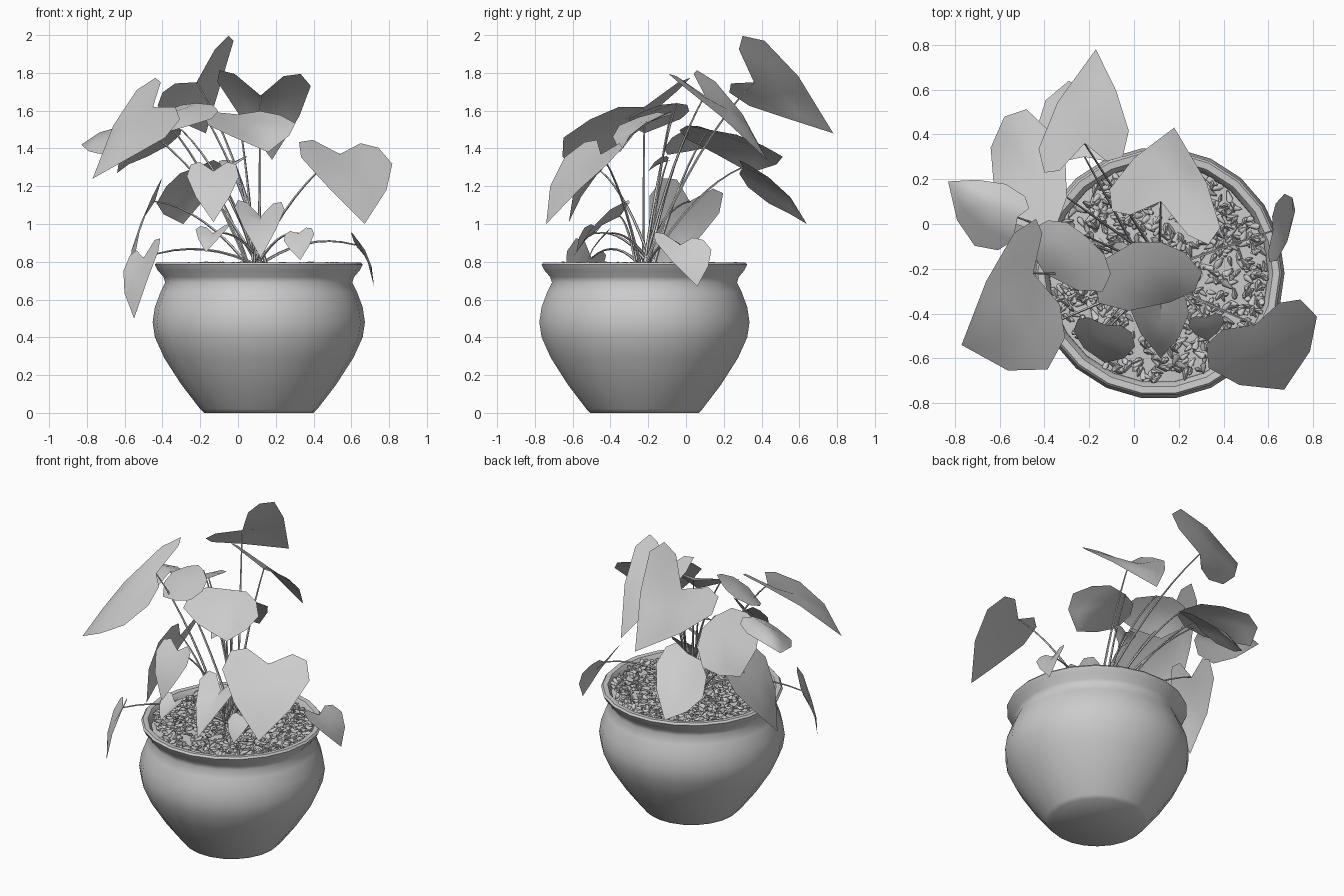
import bpy, bmesh, math, random
from mathutils import Vector, Matrix

cube = bpy.data.objects.get("Cube")
if cube:
    bpy.data.objects.remove(cube)
random.seed(4)

grey = bpy.data.materials.new("plain_grey")
grey.use_nodes = True
colour = (0.6, 0.6, 0.6, 1)
grey.diffuse_color = colour
grey.node_tree.nodes["Principled BSDF"].inputs["Base Color"].default_value = colour

CENTRE = Vector((0.11, -0.22, 0))


def finish(name, bm, smooth=True, angle=50):
    """Turn a bmesh into a named grey object."""
    mesh = bpy.data.meshes.new(name)
    bm.to_mesh(mesh)
    bm.free()
    obj = bpy.data.objects.new(name, mesh)
    bpy.context.collection.objects.link(obj)
    mesh.materials.append(grey)
    if smooth:
        bpy.ops.object.select_all(action='DESELECT')
        obj.select_set(True)
        bpy.context.view_layer.objects.active = obj
        bpy.ops.object.shade_smooth_by_angle(angle=math.radians(angle))
    return obj


def lathe(name, profile, sides):
    """Revolve (radius, height) pairs around the pot axis."""
    bm = bmesh.new()
    verts = [bm.verts.new(CENTRE + Vector((r, 0, z))) for r, z in profile]
    edges = [bm.edges.new(pair) for pair in zip(verts, verts[1:])]
    bmesh.ops.spin(bm, geom=verts + edges, cent=CENTRE, axis=(0, 0, 1),
                   angle=math.tau, steps=sides, use_merge=True)
    bmesh.ops.remove_doubles(bm, verts=bm.verts, dist=0.0005)
    bmesh.ops.recalc_face_normals(bm, faces=bm.faces)
    return finish(name, bm)


def stem(name, end):
    """Thin stalk arching from the soil to a leaf."""
    root = CENTRE + Vector((random.uniform(-.05, .05), random.uniform(-.05, .05), .76))
    bend = root.lerp(end, 0.5) + Vector((0, 0, 0.08 + 0.1 * (end - root).length))
    bm = bmesh.new()
    steps, sides = 8, 5
    rings = []
    for i in range(steps + 1):
        t = i / steps
        p = root * (1 - t) ** 2 + bend * 2 * t * (1 - t) + end * t * t
        tangent = (bend - root).lerp(end - bend, t)
        turn = tangent.to_track_quat('Z', 'Y')
        radius = 0.009 - 0.005 * t
        rings.append([bm.verts.new(p + turn @ Vector((radius * math.cos(a), radius * math.sin(a), 0)))
                      for a in (math.tau * k / sides for k in range(sides))])
    for low, high in zip(rings, rings[1:]):
        for k in range(sides):
            n = (k + 1) % sides
            bm.faces.new((low[k], low[n], high[n], high[k]))
    finish(name, bm)


# Rows of (along midrib, across lobe) for one half of a heart
HALF = [[(0, 0), (-.09, .6), (.02, 1)],
        [(.3, 0), (.28, .6), (.3, 1.15)],
        [(.65, 0), (.65, .4), (.65, .75)]]


def leaf(name, base, tip, lobe_a, lobe_b):
    """Folded heart leaf spanned by its notch, tip and two lobes."""
    base, tip, lobe_a, lobe_b = map(Vector, (base, tip, lobe_a, lobe_b))
    rib = tip - base
    up = rib.cross(lobe_a - lobe_b).normalized()
    if up.z < 0:
        up.negate()
    bm = bmesh.new()
    for lobe in (lobe_a, lobe_b):
        side = lobe - base
        rows = []
        for row in HALF:
            rows.append([])
            for u, v in row:
                lift = 0.1 * rib.length * math.sin(math.pi * max(u, 0)) * (1 - 0.4 * v)
                rows[-1].append(bm.verts.new(base + rib * u + side * v + up * lift))
        for a, b in zip(rows, rows[1:]):
            for k in range(2):
                bm.faces.new((a[k], a[k + 1], b[k + 1], b[k]))
        end = bm.verts.new(tip)
        for k in range(2):
            bm.faces.new((rows[-1][k], rows[-1][k + 1], end))
    bmesh.ops.remove_doubles(bm, verts=bm.verts, dist=0.0005)
    bmesh.ops.recalc_face_normals(bm, faces=bm.faces)
    if sum((f.normal.dot(up) for f in bm.faces)) < 0:
        bmesh.ops.reverse_faces(bm, faces=bm.faces)
    finish(name, bm)
    stem(name.replace("leaf", "stem"), base)


# Pot with flared rim
lathe("pot", [(0, 0), (.29, 0), (.31, .02), (.41, .15), (.5, .29), (.55, .4), (.562, .48),
              (.55, .56), (.52, .64), (.495, .69), (.505, .72), (.535, .755),
              (.55, .785), (.54, .797), (.51, .795), (.49, .765), (.485, .72)], 22)
# Soil
lathe("soil", [(0, .765), (.25, .765), (.49, .75)], 22)

# Bark chips covering the soil
chips = bmesh.new()
for i in range(750):
    reach = 0.475 * math.sqrt(random.random())
    angle = random.uniform(0, math.tau)
    spot = CENTRE + Vector((reach * math.cos(angle), reach * math.sin(angle), random.uniform(.765, .785)))
    turn = Matrix.Rotation(random.uniform(0, math.tau), 4, 'Z') @ Matrix.Rotation(random.uniform(-.5, .5), 4, 'Y')
    size = random.uniform(.7, 1.2)
    shape = Matrix.Diagonal((.033 * size, .016 * size, .014 * size, 1))
    made = bmesh.ops.create_icosphere(chips, subdivisions=1, radius=1,
                                      matrix=Matrix.Translation(spot) @ turn @ shape)
    # Pinch one end to a point
    axis = turn.to_3x3() @ Vector((1, 0, 0))
    for v in made["verts"]:
        along = (v.co - spot).dot(axis)
        if along > 0:
            v.co = v.co.lerp(spot + axis * along, 0.5)
finish("bark_chips", chips, angle=40)

# Tall leaves
leaf("back_top_leaf", (-.22, .36, 1.75), (-.17, .78, 1.48), (-.4, .22, 1.7), (-.05, .29, 2))
leaf("back_right_leaf", (.12, .1, 1.68), (.18, .43, 1.34), (-.1, .05, 1.82), (.33, -.1, 1.8))
leaf("left_top_leaf", (-.45, -.22, 1.62), (-.77, -.54, 1.24), (-.43, .03, 1.78), (-.3, -.5, 1.56))
leaf("back_left_leaf", (-.3, .12, 1.5), (-.64, .34, 1.27), (-.36, .4, 1.42), (-.42, -.04, 1.5))
leaf("far_left_leaf", (-.52, .03, 1.52), (-.83, .19, 1.42), (-.48, .12, 1.5), (-.6, -.12, 1.4))
leaf("middle_leaf", (0, -.08, 1.58), (.16, -.35, 1.38), (-.18, -.24, 1.57), (.22, -.12, 1.58))
leaf("upper_left_leaf", (-.22, -.05, 1.64), (-.4, -.22, 1.48), (-.38, .02, 1.6), (-.1, -.22, 1.6))

# Lower leaves around the rim
leaf("front_right_leaf", (.54, -.45, 1.37), (.67, -.74, 1), (.32, -.53, 1.44), (.74, -.33, 1.41))
leaf("back_low_leaf", (-.22, .3, 1.3), (-.29, .64, 1), (-.38, .32, 1.2), (-.08, .32, 1.32))
leaf("left_low_leaf", (-.44, .02, 1.12), (-.57, -.15, .7), (-.4, -.12, 1.25), (-.43, .2, 1.17))
leaf("left_drooping_leaf", (-.5, -.5, .82), (-.55, -.6, .5), (-.41, -.58, .93), (-.57, -.42, .84))
leaf("front_leaf", (.12, -.35, 1.04), (.12, -.6, .82), (0, -.3, 1.13), (.23, -.32, 1.12))
leaf("front_left_leaf", (-.13, -.45, 1.28), (-.13, -.62, 1.01), (-.25, -.42, 1.32), (-.01, -.48, 1.32))
leaf("right_drooping_leaf", (.62, -.03, .89), (.72, .06, .67), (.6, -.17, .96), (.63, .09, .92))

# Small young leaves
leaf("young_left_leaf", (-.13, -.48, .95), (-.17, -.58, .85), (-.2, -.45, .99), (-.05, -.5, 1))
leaf("young_right_leaf", (.32, -.42, .95), (.33, -.52, .81), (.25, -.42, .95), (.39, -.4, .98))
leaf("young_middle_leaf", (-.02, -.1, 1.33), (-.06, -.2, 1.28), (-.08, -.08, 1.34), (.05, -.1, 1.36))
